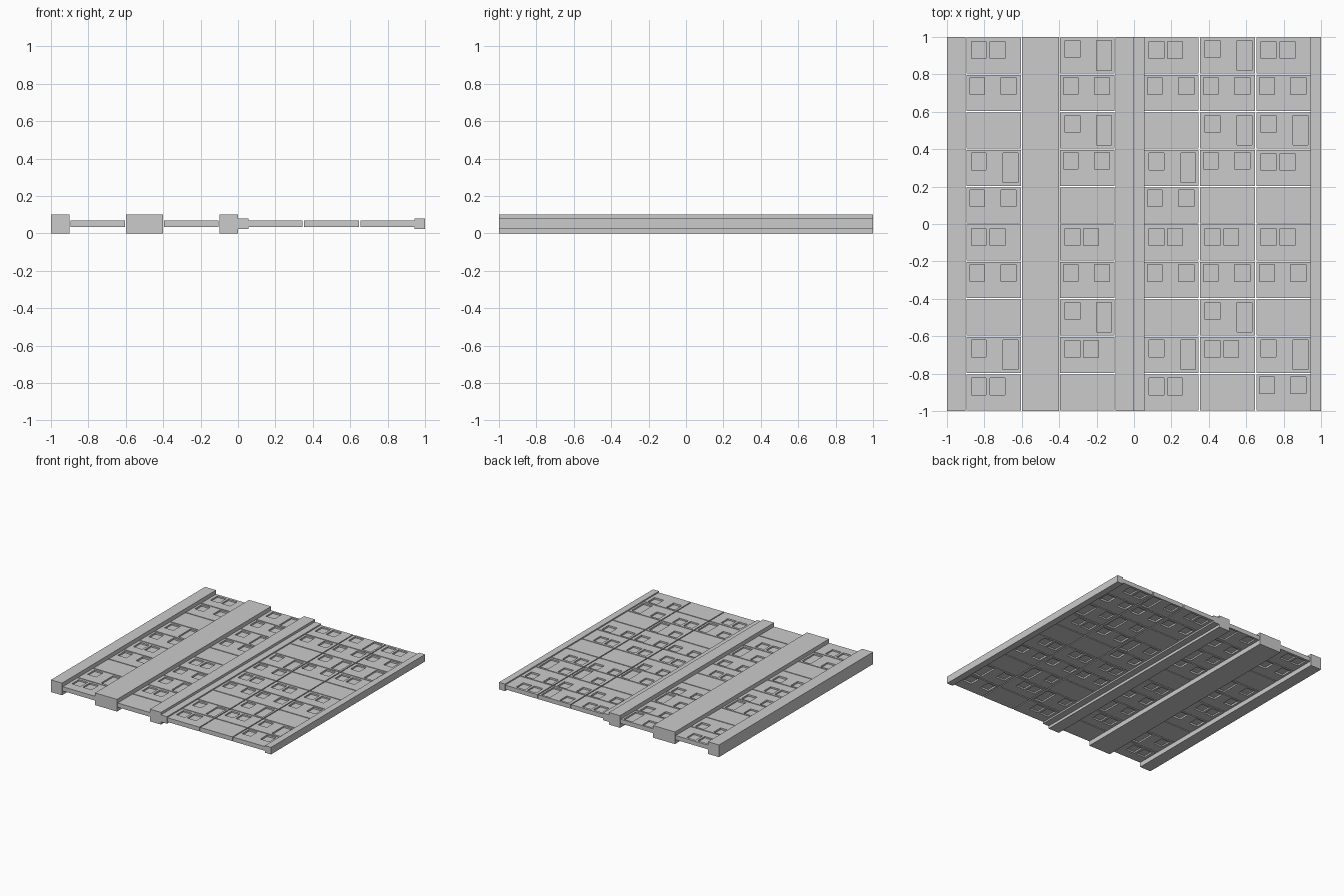
import bpy, bmesh

if "Cube" in bpy.data.objects:
    bpy.data.objects.remove(bpy.data.objects["Cube"])

Z0, Z1 = 0.035, 0.07      # panel underside and top
GAP = 0.004               # half joint between panels
W, H = 0.3, 0.2           # panel pitch


def link(name, mesh, loc=(0, 0, 0)):
    ob = bpy.data.objects.new(name, mesh)
    ob.location = loc
    bpy.context.collection.objects.link(ob)
    return ob


def beam(name, x0, x1, z0, z1):
    bm = bmesh.new()
    bmesh.ops.create_cube(bm, size=1)
    for v in bm.verts:
        v.co.x *= x1 - x0
        v.co.y *= 2
        v.co.z *= z1 - z0
    me = bpy.data.meshes.new(name)
    bm.to_mesh(me)
    bm.free()
    link(name, me, ((x0 + x1) / 2, 0, (z0 + z1) / 2))


def panel_mesh(name, openings, depth):
    """Slab with rectangular recesses on both faces, a thin pane in between."""
    xs = sorted({GAP, W - GAP} | {v for o in openings for v in (o[0], o[1])})
    ys = sorted({GAP, H - GAP} | {v for o in openings for v in (o[2], o[3])})
    nx, ny = len(xs) - 1, len(ys) - 1

    def inset(i, j):
        if not (0 <= i < nx and 0 <= j < ny):
            return None
        cx, cy = (xs[i] + xs[i + 1]) / 2, (ys[j] + ys[j + 1]) / 2
        return depth if any(a < cx < b and c < cy < d for a, b, c, d in openings) else 0.0

    bm = bmesh.new()

    def quad(*pts):
        bm.faces.new([bm.verts.new(p) for p in pts])

    def wall(p, q, a, b):
        if a == b:
            return
        if a is None or b is None:
            d = b if a is None else a
            spans = [(Z0 + d, Z1 - d)]
        else:
            spans = [(Z0, Z0 + depth), (Z1 - depth, Z1)]
        for lo, hi in spans:
            quad((*p, lo), (*q, lo), (*q, hi), (*p, hi))

    for i in range(nx + 1):
        for j in range(ny + 1):
            here = inset(i, j)
            if j < ny:
                wall((xs[i], ys[j]), (xs[i], ys[j + 1]), inset(i - 1, j), here)
            if i < nx:
                wall((xs[i], ys[j]), (xs[i + 1], ys[j]), inset(i, j - 1), here)
            if here is not None:
                ring = [(xs[i], ys[j]), (xs[i + 1], ys[j]),
                        (xs[i + 1], ys[j + 1]), (xs[i], ys[j + 1])]
                quad(*[(*p, Z1 - here) for p in ring])
                quad(*[(*p, Z0 + here) for p in reversed(ring)])
    bmesh.ops.remove_doubles(bm, verts=bm.verts, dist=1e-5)
    bmesh.ops.recalc_face_normals(bm, faces=bm.faces)
    me = bpy.data.meshes.new(name)
    bm.to_mesh(me)
    bm.free()
    return me


# Piers, the wide column and the slimmer edge frames
beam("left_pier", -1.0, -0.9, 0, 0.1)
beam("wide_pier", -0.6, -0.4, 0, 0.1)
beam("middle_pier", -0.1, 0.0, 0, 0.1)
beam("inner_edge_frame", 0.0, 0.055, 0.022, 0.08)
beam("outer_edge_frame", 0.945, 1.0, 0.022, 0.08)

# Panel kinds: A spaced windows, B window and door, D paired windows, P plain
kinds = {
    "A": panel_mesh("spaced_window_panel",
                    [(0.022, 0.1, 0.093, 0.183), (0.188, 0.27, 0.093, 0.183)], 0.014),
    "B": panel_mesh("door_panel",
                    [(0.03, 0.11, 0.09, 0.18), (0.2, 0.28, 0.022, 0.18)], 0.012),
    "D": panel_mesh("paired_window_panel",
                    [(0.03, 0.11, 0.085, 0.176), (0.13, 0.21, 0.085, 0.176)], 0.012),
    "P": panel_mesh("plain_panel", [], 0.01),
}

# Panel layout, rows from back to front
columns = [-0.9, -0.4, 0.05, 0.35, 0.65]
rows = ["DBDBD", "AAAAA", "PBPBB", "BABAD", "APAPP",
        "DDDDD", "AAAAA", "PBPBP", "BDBDB", "DPDPA"]
for r, row in enumerate(rows):
    for x, k in zip(columns, row):
        link(kinds[k].name, kinds[k], (x, 0.8 - r * H, 0))
